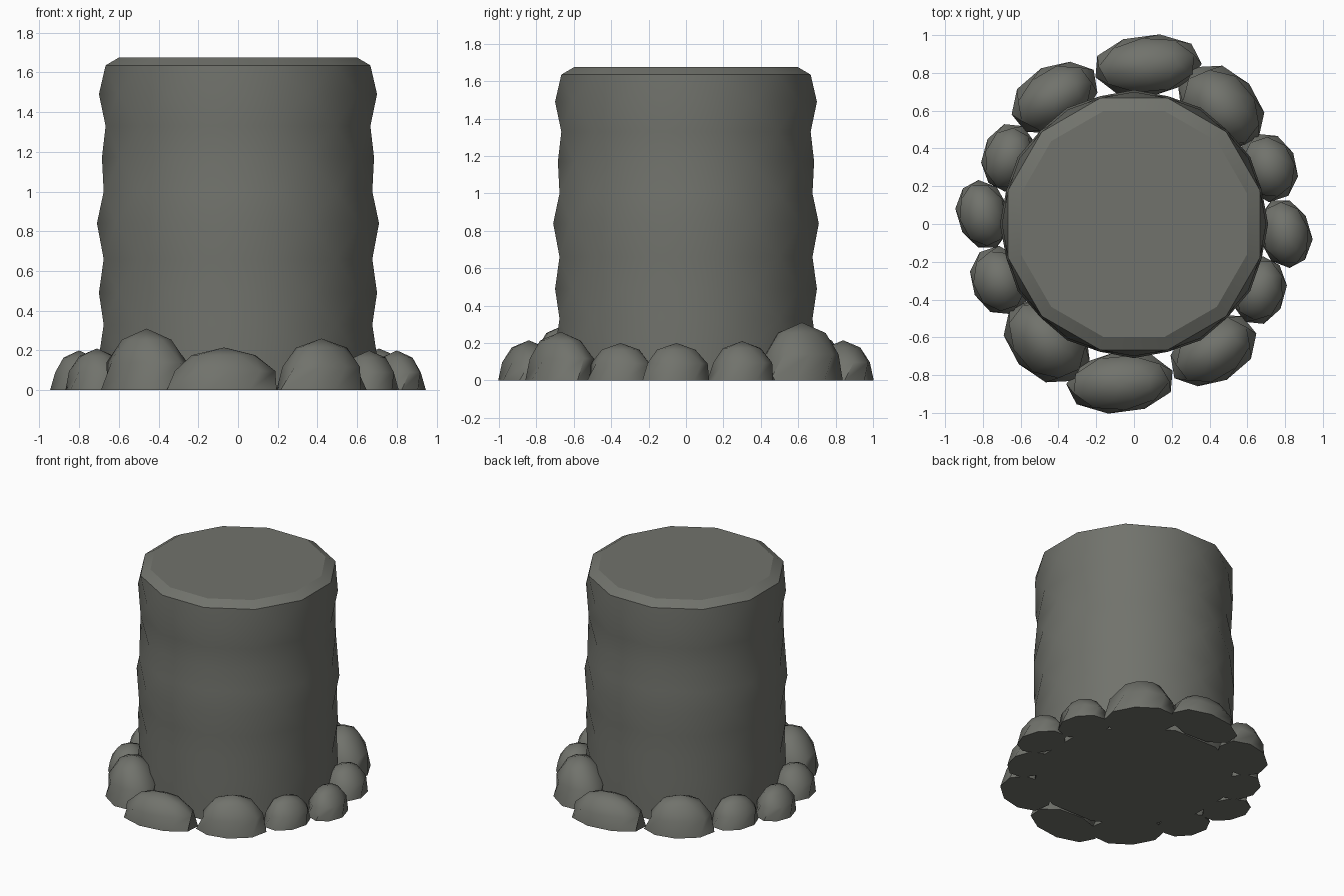
import bpy, bmesh, math, random
from mathutils import Matrix

if "Cube" in bpy.data.objects:
    bpy.data.objects.remove(bpy.data.objects["Cube"])

random.seed(4)
stone = bpy.data.materials.new("dark grey stone")
stone.diffuse_color = (0.165, 0.17, 0.15, 1)
stone.use_nodes = True
stone.node_tree.nodes["Principled BSDF"].inputs["Base Color"].default_value = stone.diffuse_color


def finish(bm, name, angle):
    bmesh.ops.recalc_face_normals(bm, faces=bm.faces)
    mesh = bpy.data.meshes.new(name)
    bm.to_mesh(mesh)
    bm.free()
    mesh.materials.append(stone)
    ob = bpy.data.objects.new(name, mesh)
    bpy.context.collection.objects.link(ob)
    bpy.ops.object.select_all(action='DESELECT')
    ob.select_set(True)
    bpy.context.view_layer.objects.active = ob
    bpy.ops.object.shade_smooth_by_angle(angle=math.radians(angle))


# Pillar: twelve-sided rings, every other one turned half a step
N = 12
rings = [(0, .695), (.17, .70), (.33, .70), (.49, .70), (.66, .70), (.84, .71),
         (1.0, .70), (1.17, .685), (1.33, .69), (1.49, .70), (1.635, .69)]
bm = bmesh.new()


def ring(z, r, odd):
    return [bm.verts.new((r * math.cos(t), r * math.sin(t), z))
            for t in ((k + .5 * odd) * math.tau / N for k in range(N))]


# the rim ring must be odd, so the first ring is odd too
levels = [ring(z, r, (i + 1) % 2) for i, (z, r) in enumerate(rings)]
for i, (a, b) in enumerate(zip(levels, levels[1:])):
    for k in range(N):
        n = (k + 1) % N
        if i % 2 == 0:
            bm.faces.new((a[k], a[n], b[n]))
            bm.faces.new((a[k], b[n], b[k]))
        else:
            bm.faces.new((a[k], a[n], b[k]))
            bm.faces.new((a[n], b[n], b[k]))

# Bevelled rim and flat caps
top = ring(1.675, .62, 1)
rim = levels[-1]
for k in range(N):
    n = (k + 1) % N
    bm.faces.new((rim[k], rim[n], top[n], top[k]))
bm.faces.new(top)
bm.faces.new(levels[0][::-1])
finish(bm, "pillar", 24)


# Rocks: half-domes with flat bases
def rock(name, x, y, a, b, h, yaw, turn, seed):
    rnd = random.Random(seed)
    bm = bmesh.new()
    S = 9
    loops = []
    start = rnd.random()
    for z, r in ((0, 1.03), (.45, .91), (.82, .58)):
        loops.append([])
        for k in range(S):
            t = (k + start + .5 * (z == .45)) * math.tau / S
            q = r * rnd.uniform(.97, 1.03)
            loops[-1].append(bm.verts.new((a * q * math.cos(t), b * q * math.sin(t), h * z)))
    for lo, hi in zip(loops, loops[1:]):
        for k in range(S):
            bm.faces.new((lo[k], lo[(k + 1) % S], hi[(k + 1) % S], hi[k]))
    tip = bm.verts.new((0, 0, h))
    for k in range(S):
        bm.faces.new((loops[-1][k], loops[-1][(k + 1) % S], tip))
    bm.faces.new(loops[0][::-1])
    bm.transform(Matrix.Rotation(turn, 4, 'Z') @ Matrix.Translation((x, y, 0))
                 @ Matrix.Rotation(math.radians(yaw), 4, 'Z'))
    finish(bm, name, 50)


# x, y, half length, half depth, height, yaw; the set repeats after a half turn
rocks = [(.07, .84, .28, .16, .215, 5), (.46, .62, .25, .19, .31, -45),
         (.71, .30, .18, .15, .21, 110), (.80, -.05, .185, .135, .20, 105),
         (.66, -.35, .18, .14, .20, 75), (.42, -.67, .24, .165, .26, 32)]
for side, turn in (("right", 0), ("left", math.pi)):
    for i, p in enumerate(rocks):
        rock(f"base_rock_{side}_{i + 1}", *p, turn, i)
